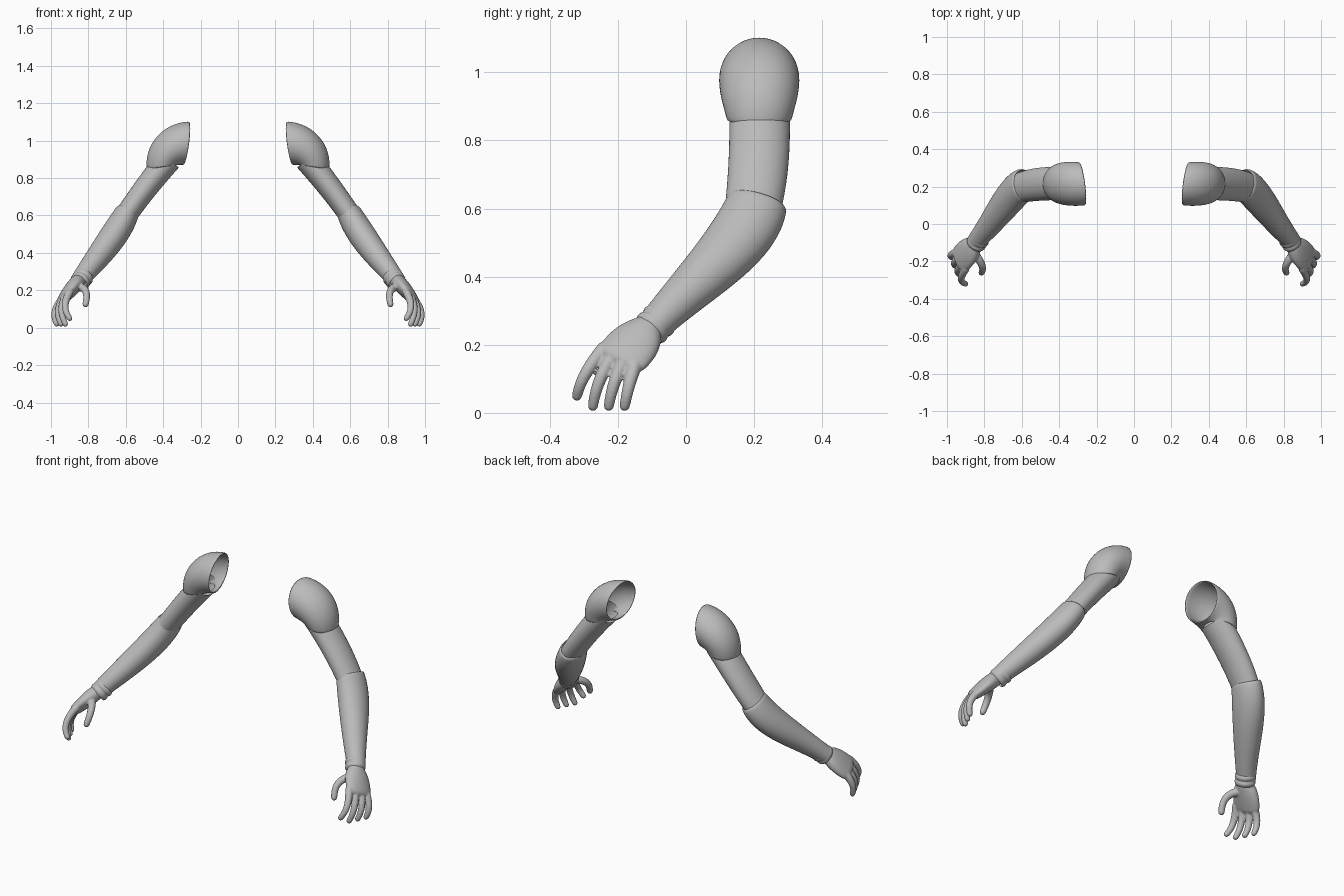
import bpy, bmesh
from math import sin, cos, pi, radians
from mathutils import Vector

if "Cube" in bpy.data.objects:
    bpy.data.objects.remove(bpy.data.objects["Cube"])

GREY = (.5, .5, .5, 1)
grey = bpy.data.materials.new("plain grey")
grey.use_nodes = True
grey.diffuse_color = GREY
grey.node_tree.nodes["Principled BSDF"].inputs["Base Color"].default_value = GREY

SIDES = 24


def bezier(controls, t):
    """Point of a smooth curve through any number of controls."""
    points = [Vector(c) for c in controls]
    while len(points) > 1:
        points = [a * (1 - t) + b * t for a, b in zip(points, points[1:])]
    return points[0]


def tube(controls, steps):
    """Elliptical rings along a curve of (x, y, z, half width, half depth)."""
    samples = [bezier(controls, i / steps) for i in range(steps + 1)]
    centres = [Vector(s[:3]) for s in samples]
    rings = []
    for i, sample in enumerate(samples):
        along = (centres[min(i + 1, steps)] - centres[max(i - 1, 0)]).normalized()
        across = Vector((0, 1, 0))
        across = (across - along * across.dot(along)).normalized()
        rings.append((centres[i], along.cross(across) * sample[4], across * sample[3]))
    return rings


def scaled(ring, factor):
    centre, depth, width = ring
    return centre, depth * factor, width * factor


def dome(ring, neighbour):
    """Shrinking rings that round off an end."""
    centre, depth, width = ring
    out = (centre - neighbour[0]).normalized() * min(depth.length, width.length)
    return [(centre + out * sin(angle), depth * cos(angle), width * cos(angle))
            for angle in (radians(step * 28) for step in range(1, 4))]


def rounded(controls, steps):
    rings = tube(controls, steps)
    return dome(rings[0], rings[1])[::-1] + rings + dome(rings[-1], rings[-2])


def digit(root, bend, tip, radius):
    """Bent finger that tapers to its tip."""
    sizes = (radius * 1.2, radius, radius * .85)
    return rounded([(*point, size, size) for point, size in zip((root, bend, tip), sizes)], 6)


def shoulder_ring(t):
    """Rings fan round the armpit, from the sleeve edge to the open end."""
    angle = radians(110 * t - 8)
    reach = .18 + .06 * t * t
    outer = Vector((.31 + reach * cos(angle), .215, .87 + reach * sin(angle)))
    inner = Vector((.32 - .03 * t, .215, .87))
    width = Vector((.015 * t, .095 + .024 * sin(2 * t), 0))
    return (outer + inner) / 2, (outer - inner) / 2, width


def loft(bm, rings, side, capped):
    loops = []
    for centre, depth, width in rings:
        loop = []
        for k in range(SIDES):
            angle = 2 * pi * k / SIDES
            point = centre + depth * cos(angle) + width * sin(angle)
            loop.append(bm.verts.new((point.x * side, point.y, point.z)))
        loops.append(loop)
    for low, high in zip(loops, loops[1:]):
        for k in range(SIDES):
            bm.faces.new((low[k - 1], low[k], high[k], high[k - 1]))
    if capped:
        bm.faces.new(loops[0])
        bm.faces.new(loops[-1])


def part(name, lofts, side, fuse=False, thickness=0):
    bm = bmesh.new()
    for rings in lofts:
        loft(bm, rings, side, fuse)
    bmesh.ops.recalc_face_normals(bm, faces=bm.faces)
    mesh = bpy.data.meshes.new(name)
    bm.to_mesh(mesh)
    bm.free()
    mesh.materials.append(grey)
    mesh.shade_smooth()
    ob = bpy.data.objects.new(name, mesh)
    bpy.context.collection.objects.link(ob)
    if thickness:
        shell = ob.modifiers.new("shell", "SOLIDIFY")
        shell.thickness, shell.offset = thickness, -1
    soften = ob.modifiers.new("soften", "SUBSURF")
    soften.levels = soften.render_levels = 1
    if fuse:
        # Melt the overlapping pieces into one skin
        remesh = ob.modifiers.new("fuse", "REMESH")
        remesh.mode, remesh.voxel_size, remesh.use_smooth_shade = "VOXEL", .0045, True
        blend = ob.modifiers.new("blend", "SMOOTH")
        blend.factor, blend.iterations = .5, 4


# Shoulder cap and the arm that comes out of it
shoulder = [shoulder_ring(i / 12) for i in range(13)]
upper_arm = tube([(.37, .215, .9, .09, .07), (.48, .22, .77, .09, .065),
                  (.56, .21, .66, .09, .06), (.62, .19, .57, .08, .06)], 10)

# Forearm, with a lip where it wraps the elbow
forearm = tube([(.59, .21, .62, .09, .065), (.65, .18, .5, .11, .085),
                (.73, .04, .4, .07, .07), (.85, -.1, .25, .05, .048)], 16)
forearm.insert(0, scaled(forearm[0], .9))

# Wrist cuff with two rolled ridges
cuff = [scaled(ring, .88 + .12 * abs(sin(2 * pi * i / 12)))
        for i, ring in enumerate(tube([(.82, -.07, .28, .057, .056),
                                       (.85, -.11, .24, .056, .055)], 12))]

# Hand: palm, thumb and four fingers spread from index to little finger
pieces = [
    rounded([(.85, -.11, .25, .045, .04), (.88, -.14, .22, .09, .045),
             (.93, -.19, .16, .08, .03)], 6),
    digit((.86, -.15, .22), (.79, -.23, .22), (.815, -.26, .125), .02),
]
for i in range(4):
    t = i / 3
    root = bezier([(.9, -.24, .19), (.95, -.15, .14)], t)
    bend = bezier([(.95, -.31, .11), (1, -.17, .08)], t)
    tip = bezier([(.9, -.32, .02), (.97, -.18, .02)], t)
    if i == 0:
        tip.z += .03
    pieces.append(digit(root, bend, tip, .018))

for word, side in (("left", 1), ("right", -1)):
    part(word + "_shoulder_cap", [shoulder], side, thickness=.008)
    part(word + "_upper_arm", [upper_arm], side)
    part(word + "_forearm", [forearm], side)
    part(word + "_wrist_cuff", [cuff], side)
    part(word + "_hand", pieces, side, fuse=True)
